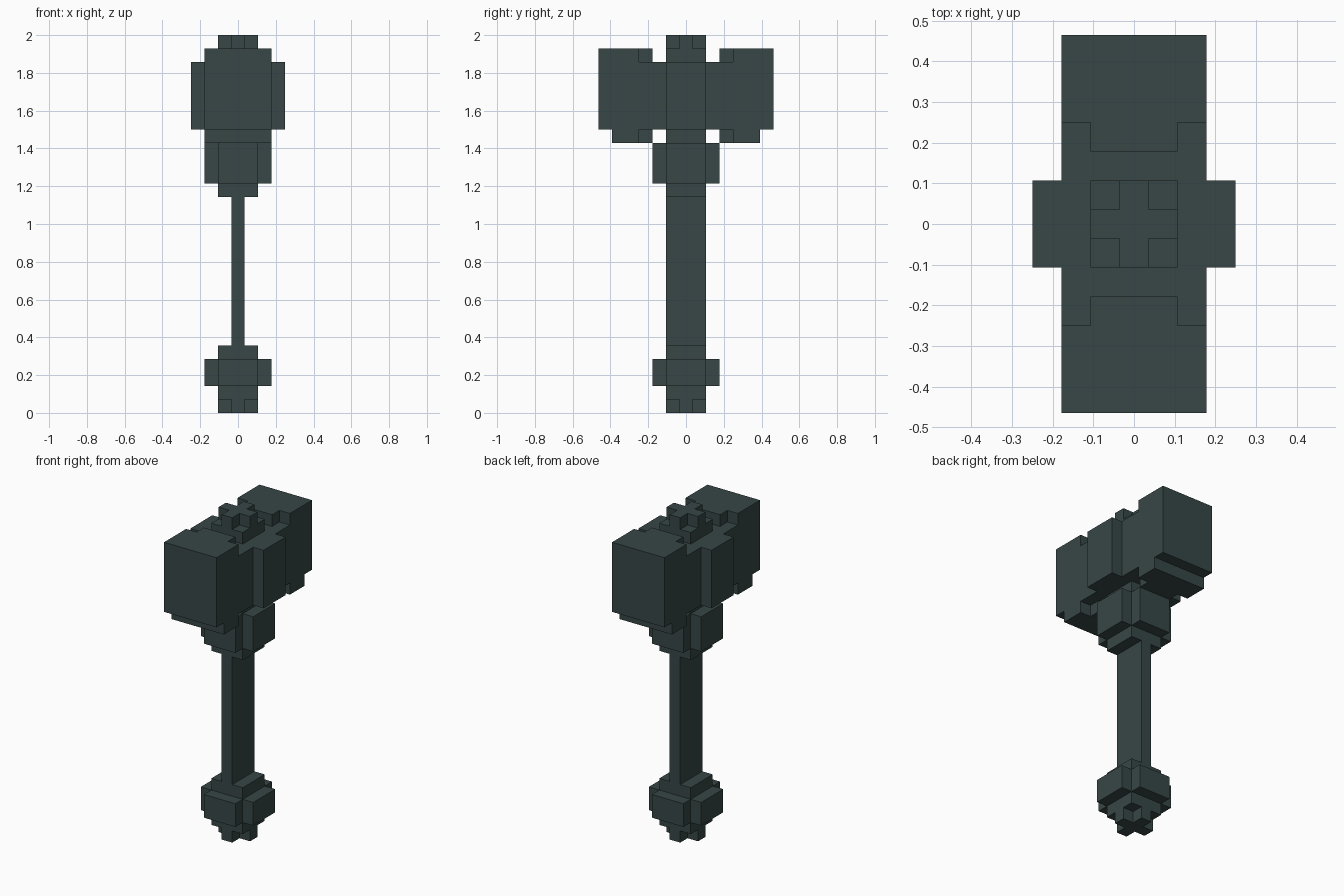
import bpy
import bmesh

U = 2 / 28  # size of one block

cube = bpy.data.objects.get("Cube")
if cube:
    bpy.data.objects.remove(cube, do_unlink=True)

metal = bpy.data.materials.new("dark_slate")
colour = (0.038, 0.063, 0.061, 1)
metal.diffuse_color = colour
metal.use_nodes = True
for node in metal.node_tree.nodes:
    if node.type == 'BSDF_PRINCIPLED':
        node.inputs["Base Color"].default_value = colour


def rect(x, y):
    return [(-x, -y), (x, -y), (x, y), (-x, y)]


def cross(reach_x, reach_y, half_x, half_y):
    """Cross outline: arms along x are half_y wide, arms along y are half_x wide."""
    quarter = [(reach_x, half_y), (half_x, half_y), (half_x, reach_y)]
    left = quarter + [(-x, y) for x, y in reversed(quarter)]
    return left + [(-x, -y) for x, y in left]


def stepped(near, step, far, narrow, wide):
    """Head plate outline that narrows next to the handle."""
    half = [(narrow, near), (narrow, step), (wide, step), (wide, far)]
    return half + [(-x, y) for x, y in reversed(half)]


def prism(name, outline, bottom, top):
    """Extrude an outline, given in blocks, between two heights."""
    bm = bmesh.new()
    face = bm.faces.new([bm.verts.new((x * U, y * U, bottom * U)) for x, y in outline])
    result = bmesh.ops.extrude_face_region(bm, geom=[face])
    raised = [v for v in result["geom"] if isinstance(v, bmesh.types.BMVert)]
    bmesh.ops.translate(bm, verts=raised, vec=(0, 0, (top - bottom) * U))
    bmesh.ops.recalc_face_normals(bm, faces=bm.faces)
    mesh = bpy.data.meshes.new(name)
    bm.to_mesh(mesh)
    bm.free()
    mesh.materials.append(metal)
    obj = bpy.data.objects.new(name, mesh)
    bpy.context.collection.objects.link(obj)


square = rect(1.5, 1.5)
small_cross = cross(1.5, 1.5, 0.5, 0.5)
large_cross = cross(2.5, 2.5, 1.5, 1.5)

# Pommel
prism("pommel_tip", small_cross, 0, 1)
prism("pommel_base", square, 1, 2)
prism("pommel_knob", large_cross, 2, 4)
prism("pommel_cap", square, 4, 5)

# Handle and collar
prism("handle", rect(0.5, 1.5), 5, 16)
prism("collar_base", square, 16, 17)
prism("collar", large_cross, 17, 20)
prism("neck", square, 20, 21)

# Hammer head with side bosses
prism("head", cross(3.5, 6.5, 2.5, 1.5), 21, 26)
for side, label in ((-1, "front"), (1, "back")):
    lower = [(x, y * side) for x, y in stepped(2.5, 3.5, 5.5, 1.5, 2.5)]
    upper = [(x, y * side) for x, y in stepped(2.5, 3.5, 6.5, 1.5, 2.5)]
    prism(label + "_lower_plate", lower, 20, 21)
    prism(label + "_upper_plate", upper, 26, 27)

# Finial
prism("finial_base", square, 26, 27)
prism("finial_cross", small_cross, 27, 28)
